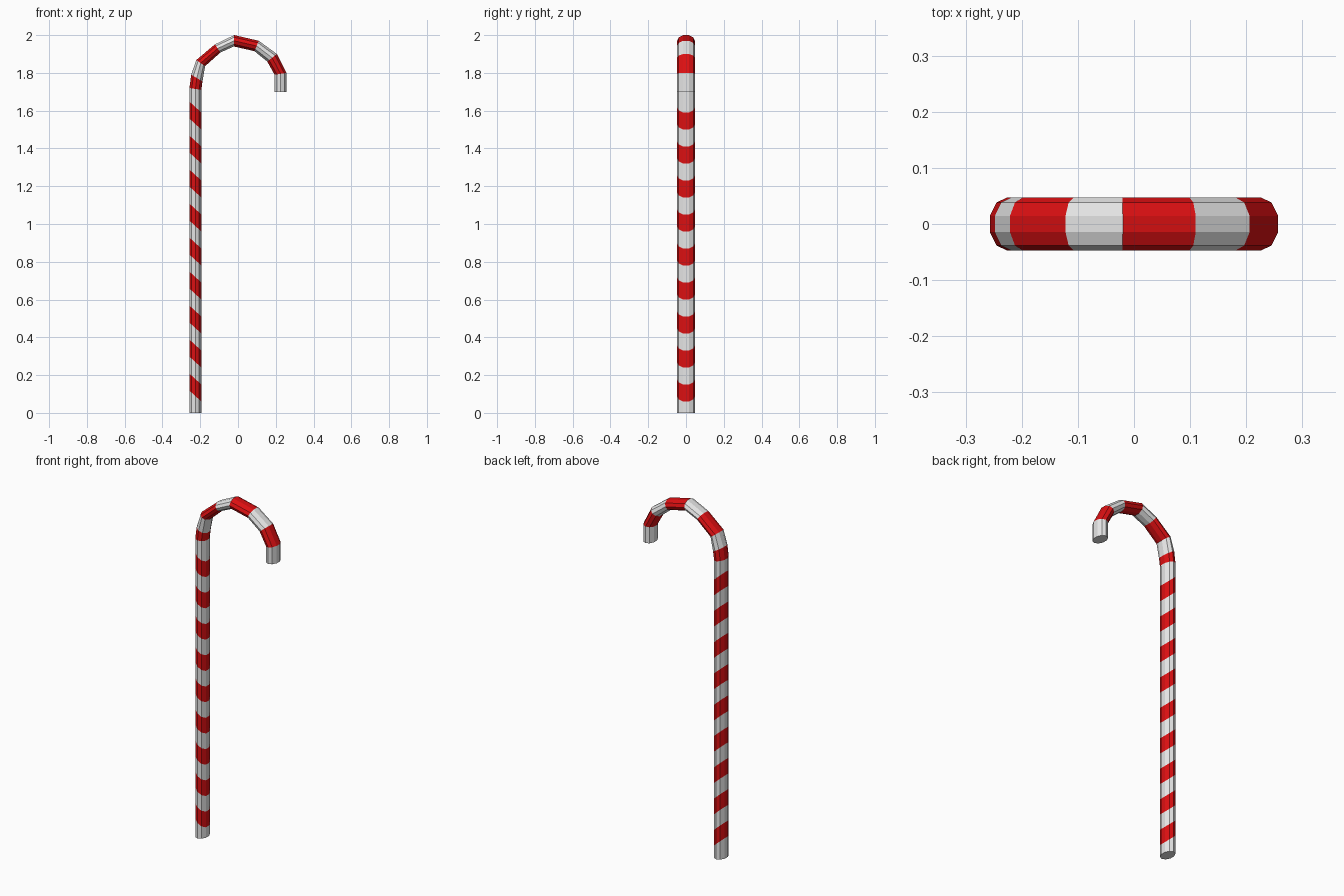
import bpy
import bmesh
from math import cos, sin, radians
from mathutils import Vector

old = bpy.data.objects.get("Cube")
if old:
    bpy.data.objects.remove(old, do_unlink=True)


def make_material(name, rgb):
    mat = bpy.data.materials.new(name)
    mat.use_nodes = True
    colour = (*rgb, 1)
    mat.diffuse_color = colour
    mat.node_tree.nodes["Principled BSDF"].inputs["Base Color"].default_value = colour
    return mat


SIDES = 10
DEPTH = 0.0475            # half depth of the oval stick
OUTER, INNER = -0.257, -0.194
SLANT = 0.058             # how far each straight stripe climbs to the outside
STRIPE = 0.09


def add_ring(bm, outer, inner):
    """Oval ring cut across the stick between its outer and inner edge."""
    a = Vector((outer[0], 0, outer[1]))
    b = Vector((inner[0], 0, inner[1]))
    centre, half = (a + b) / 2, (a - b) / 2
    step = 360 / SIDES
    ring = []
    for i in range(SIDES):
        ang = radians(step * (i + 0.5))
        p = centre + half * (cos(ang) / cos(radians(step / 2)))
        p.y = DEPTH * sin(ang)
        ring.append(bm.verts.new(p))
    return ring


# Straight shaft: foot, then evenly spaced slanted cuts
cuts = [((OUTER, 0), (INNER, 0))]
for k in range(18):
    z = 0.06 + STRIPE * k
    cuts.append(((OUTER, z + SLANT), (INNER, z)))

# Hook: one cut per stripe boundary, ending at the tip
cuts += [
    ((OUTER, 1.72), (INNER, 1.71)),
    ((-0.248, 1.79), (-0.188, 1.755)),
    ((-0.221, 1.868), (-0.174, 1.836)),
    ((-0.122, 1.951), (-0.093, 1.908)),
    ((-0.02, 2.0), (-0.022, 1.94)),
    ((0.11, 1.97), (0.087, 1.915)),
    ((0.206, 1.9), (0.155, 1.86)),
    ((0.257, 1.8), (0.194, 1.79)),
    ((0.257, 1.7), (0.194, 1.7)),
]

# Skin the cuts, alternating white and red bands
bm = bmesh.new()
rings = [add_ring(bm, *cut) for cut in cuts]
for band, (low, high) in enumerate(zip(rings, rings[1:])):
    for i in range(SIDES):
        j = (i + 1) % SIDES
        face = bm.faces.new((low[i], low[j], high[j], high[i]))
        face.material_index = band % 2
bm.faces.new(rings[0])
bm.faces.new(rings[-1])
bmesh.ops.recalc_face_normals(bm, faces=bm.faces)

mesh = bpy.data.meshes.new("striped_cane")
bm.to_mesh(mesh)
bm.free()
mesh.materials.append(make_material("sugar white", (0.8, 0.8, 0.8)))
mesh.materials.append(make_material("peppermint red", (0.72, 0.005, 0.006)))
bpy.context.scene.collection.objects.link(bpy.data.objects.new("striped_cane", mesh))
